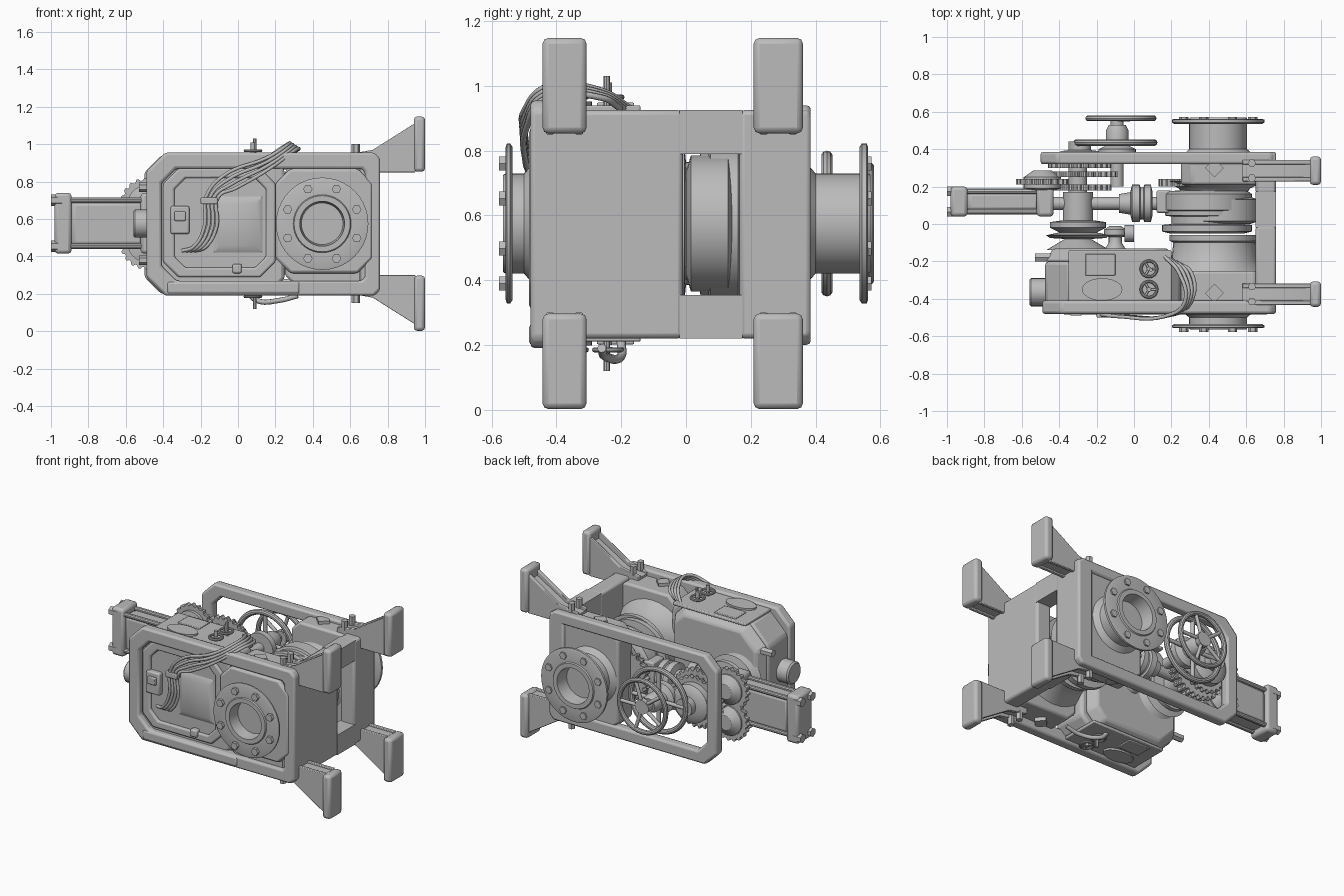
import bpy, bmesh
from math import sin, cos, pi, radians
from mathutils import Vector, Matrix

if "Cube" in bpy.data.objects:
    bpy.data.objects.remove(bpy.data.objects["Cube"])

metal = bpy.data.materials.new("grey metal")
metal.use_nodes = True
metal.diffuse_color = (0.5, 0.5, 0.5, 1)
metal.node_tree.nodes["Principled BSDF"].inputs["Base Color"].default_value = (0.5, 0.5, 0.5, 1)

MID = 0.575   # height of the main axis
AXES = {"X": Matrix.Rotation(pi / 2, 4, "Y"), "Y": Matrix.Rotation(-pi / 2, 4, "X"), "Z": Matrix()}
parts = []


def finish(name, bm, bevel=0.0):
    bmesh.ops.recalc_face_normals(bm, faces=bm.faces[:])
    me = bpy.data.meshes.new(name)
    bm.to_mesh(me)
    bm.free()
    ob = bpy.data.objects.new(name, me)
    bpy.context.collection.objects.link(ob)
    me.materials.append(metal)
    if bevel:
        mod = ob.modifiers.new("Bevel", "BEVEL")
        mod.width, mod.segments, mod.limit_method = bevel, 2, "ANGLE"
    parts.append(ob)
    return ob


def box(name, x0, x1, y0, y1, z0, z1, bevel=0.01):
    bm = bmesh.new()
    bmesh.ops.create_cube(bm, size=1)
    for v in bm.verts:
        v.co = ((x0 + x1) / 2 + v.co.x * (x1 - x0), (y0 + y1) / 2 + v.co.y * (y1 - y0),
                (z0 + z1) / 2 + v.co.z * (z1 - z0))
    return finish(name, bm, bevel)


def prism(name, outline, y0, y1, bevel=0.0, back_scale=1.0):
    """Extrude an x-z outline along y, optionally tapering it."""
    bm = bmesh.new()
    n = len(outline)
    cx, cz = sum(p[0] for p in outline) / n, sum(p[1] for p in outline) / n
    a = [bm.verts.new((x, y0, z)) for x, z in outline]
    b = [bm.verts.new((cx + (x - cx) * back_scale, y1, cz + (z - cz) * back_scale)) for x, z in outline]
    bm.faces.new(a)
    bm.faces.new(b)
    for i in range(n):
        j = (i + 1) % n
        bm.faces.new((a[i], a[j], b[j], b[i]))
    return finish(name, bm, bevel)


def lathe(name, centre, axis, profile, n=32):
    """Revolve (radius, distance) points about an axis through the centre."""
    bm = bmesh.new()
    rings = [[bm.verts.new((r * cos(2 * pi * k / n), r * sin(2 * pi * k / n), t)) for k in range(n)]
             for r, t in profile]
    for a, b in zip(rings, rings[1:]):
        for k in range(n):
            j = (k + 1) % n
            bm.faces.new((a[k], a[j], b[j], b[k]))
    bm.faces.new(rings[0])
    bm.faces.new(rings[-1])
    bm.transform(Matrix.Translation(centre) @ AXES[axis])
    return finish(name, bm)


def cyl(name, centre, axis, r, t0, t1, n=24):
    return lathe(name, centre, axis, [(r, t0), (r, t1)], n)


def chamfered(x0, x1, z0, z1, left, right):
    """Rectangle outline with cut corners."""
    return [(x0 + left, z0), (x1 - right, z0), (x1, z0 + right), (x1, z1 - right),
            (x1 - right, z1), (x0 + left, z1), (x0, z1 - left), (x0, z0 + left)]


def ring_frame(name, outer, inner, y0, y1, bevel):
    bm = bmesh.new()
    loops = [[bm.verts.new((x, y, z)) for x, z in o]
             for o, y in ((outer, y0), (outer, y1), (inner, y1), (inner, y0))]
    n = len(outer)
    for s in range(4):
        a, b = loops[s], loops[(s + 1) % 4]
        for i in range(n):
            j = (i + 1) % n
            bm.faces.new((a[i], a[j], b[j], b[i]))
    return finish(name, bm, bevel)


def gear(name, x, z, r, y0, y1, teeth=24):
    pts = []
    for k in range(teeth * 4):
        q = r if k % 4 < 2 else r * 0.91
        a = 2 * pi * k / (teeth * 4)
        pts.append((x + q * cos(a), z + q * sin(a)))
    return prism(name, pts, y0, y1)


def tube(name, points, r):
    cu = bpy.data.curves.new(name, "CURVE")
    cu.dimensions, cu.bevel_depth, cu.bevel_resolution, cu.use_fill_caps = "3D", r, 2, True
    sp = cu.splines.new("BEZIER")
    sp.bezier_points.add(len(points) - 1)
    for bp, p in zip(sp.bezier_points, points):
        bp.co = p
        bp.handle_left_type = bp.handle_right_type = "AUTO"
    sp.resolution_u = 6
    cu.materials.append(metal)
    bpy.context.collection.objects.link(bpy.data.objects.new(name, cu))


def handwheel(name, centre, axis, r, rim, spokes):
    bpy.ops.mesh.primitive_torus_add(major_radius=r - rim, minor_radius=rim, major_segments=36, minor_segments=10)
    ob = bpy.context.object
    ob.name = name + "_rim"
    ob.data.transform(Matrix.Translation(centre) @ AXES[axis])
    ob.data.materials.append(metal)
    parts.append(ob)
    cyl(name + "_hub", centre, axis, r * 0.25, -rim, rim)
    for k in range(spokes):
        a = 2 * pi * k / spokes
        tip = AXES[axis] @ Vector((cos(a), sin(a), 0)) * (r - rim)
        tube(name + "_spoke", [centre, Vector(centre) + tip], rim * 0.75)


# Side frames: front and back rings of rounded bar
outer = chamfered(-0.49, 0.76, 0.19, 0.955, 0.1, 0.03)
ring_frame("front_frame", outer, chamfered(-0.41, 0.68, 0.27, 0.87, 0.08, 0.02), -0.48, -0.41, 0.022)
outer = chamfered(-0.5, 0.76, 0.2, 0.94, 0.09, 0.03)
ring_frame("back_frame", outer, chamfered(-0.42, 0.68, 0.28, 0.865, 0.07, 0.02), 0.32, 0.385, 0.022)

# End wall with a window onto the rotor
for y0, y1 in ((-0.46, -0.01), (0.165, 0.385)):
    box("end_wall_post", 0.65, 0.76, y0, y1, 0.22, 0.925, 0.015)
for z0, z1 in ((0.22, 0.355), (0.79, 0.925)):
    box("end_wall_rail", 0.65, 0.76, -0.02, 0.175, z0, z1, 0.0)

# Legs and foot pads, mirrored about the main axis
web = [(0.58, 0.86), (0.95, 0.86), (0.95, 1.08), (0.72, 0.945), (0.58, 0.93)]
flange = [(0.58, 0.85), (0.95, 0.85), (0.95, 1.115), (0.72, 0.97), (0.58, 0.945)]
for yc, half in ((-0.375, 0.068), (0.285, 0.076)):
    for s in (1, -1):
        flip = lambda pts: [(x, MID + s * (z - MID)) for x, z in pts]
        prism("leg_web", flip(web), yc - 0.05, yc + 0.05)
        for d in (-1, 1):
            prism("leg_flange", flip(flange), yc + d * 0.045 - 0.012, yc + d * 0.045 + 0.012, 0.004)
            cyl("leg_bolt", (0.63, yc + d * 0.04, MID + s * 0.395), "Z", 0.022, -0.03, 0.03, 6)
        z0, z1 = sorted((MID + s * 0.278, MID + s * 0.573))
        box("foot_pad", 0.94, 1.0, yc - half, yc + half, z0, z1, 0.018)

# Gearbox with recessed front panel
prism("gearbox", chamfered(-0.475, 0.25, 0.22, 0.925, 0.13, 0.06), -0.44, -0.2, 0.02)
prism("gearbox_rear", chamfered(-0.475, 0.22, 0.22, 0.925, 0.13, 0.08), -0.2, -0.13, 0.015, 0.88)
ring_frame("panel_border", chamfered(-0.4, 0.2, 0.29, 0.87, 0.08, 0.08),
           chamfered(-0.34, 0.15, 0.34, 0.82, 0.06, 0.06), -0.46, -0.43, 0.01)
prism("panel_boss", [(-0.13, 0.42), (0.13, 0.42), (0.13, 0.72), (-0.13, 0.72)], -0.44, -0.46, 0.0, 0.75)
box("switch_box", -0.36, -0.26, -0.475, -0.43, 0.52, 0.67)
box("switch_lever", -0.34, -0.28, -0.49, -0.47, 0.59, 0.64, 0.005)
box("panel_latch", -0.03, 0.02, -0.475, -0.43, 0.31, 0.36)
box("frame_lower_step", -0.38, 0.33, -0.485, -0.43, 0.2, 0.265, 0.012)
lathe("gearbox_end_cap", (-0.5, -0.365, MID), "X", [(0.065, -0.06), (0.075, -0.05), (0.075, 0.05)])
for z in (0.38, 0.77):
    cyl("gearbox_end_bolt", (-0.5, -0.18, z), "X", 0.025, -0.03, 0.06, 6)

# Covers and little valves on the top and bottom of the gearbox
for s in (1, -1):
    z = MID + s * 0.355
    box("cover_plate", -0.35, 0.2, -0.42, -0.14, z - 0.01, z + 0.01, 0.006)
    ring = cyl("oval_cover", (0, 0, 0), "Z", 0.08, -0.014, 0.014)
    ring.data.transform(Matrix.Translation((-0.17, -0.35, z + s * 0.008)) @ Matrix.Diagonal((1.35, 0.75, 1, 1)))
    box("square_cover", -0.26, -0.1, -0.275, -0.16, z - 0.018, z + 0.018, 0.004)
    for y in (-0.24, -0.35):
        cyl("valve_stem", (0.08, y, z), "Z", 0.012, -0.02, 0.05 + 0.03 * s)
        handwheel("valve_wheel", (0.08, y, z + s * 0.035), "Z", 0.05, 0.008, 3)
    cyl("valve_spindle", (0.09, -0.245, z + s * 0.05), "Z", 0.01, -0.05, 0.05, 8)
tube("drain_pipe", [(0.05, -0.2, 0.21), (0.1, -0.2, 0.165), (0.22, -0.25, 0.165), (0.32, -0.26, 0.19)], 0.014)

# Pump housings on both sides of the rotor
hull = chamfered(0.25, 0.66, 0.24, 0.915, 0.06, 0.02)
prism("front_housing", hull, -0.45, -0.25, 0.015)
lathe("front_volute", (0.43, 0, MID), "Y", [(0.3, -0.28), (0.23, -0.19), (0.22, -0.1), (0.24, -0.09), (0.24, -0.06)])
prism("back_housing", hull, 0.21, 0.37, 0.015)
lathe("back_volute", (0.43, 0, MID), "Y", [(0.17, 0.16), (0.19, 0.19), (0.27, 0.23)])
for y in (-0.37, 0.3):
    for s in (1, -1):
        cyl("housing_plug", (0.43, y, MID + s * 0.335), "Z", 0.05, -0.025, 0.025, 4)

# Central rotor
lathe("rotor", (0.39, 0, MID), "Y", [(0.2, -0.05), (0.24, -0.04), (0.24, -0.005), (0.19, 0.0), (0.19, 0.04),
      (0.225, 0.045), (0.225, 0.07), (0.24, 0.075), (0.24, 0.16), (0.22, 0.175), (0.13, 0.18), (0.13, 0.25)], 40)
box("rotor_lug", 0.12, 0.2, 0.06, 0.18, 0.48, 0.67)
gear("rotor_gear", 0.3, MID, 0.17, 0.2, 0.24)
lathe("rotor_window_disc", (0.46, 0, MID), "Y", [(0.16, 0.0), (0.21, 0.015), (0.21, 0.13), (0.16, 0.145)], 40)


# Pipe flanges with bolts
def pipe_flange(side, neck, plate_in, plate_out):
    s = 1 if plate_out > 0 else -1
    lathe(side + "_flange", (0.45, 0, MID), "Y",
          [(0.2, neck), (0.155, neck + s * 0.04), (0.155, plate_in), (0.235, plate_in), (0.247, plate_in + s * 0.008),
           (0.247, plate_out - s * 0.012), (0.235, plate_out - s * 0.008), (0.155, plate_out - s * 0.008),
           (0.15, plate_out), (0.12, plate_out), (0.11, plate_out - s * 0.09)], 40)
    for k in range(8):
        a = pi * (k + 0.5) / 4
        cyl(side + "_flange_bolt", (0.45 + 0.2 * cos(a), plate_out - s * 0.01, MID + 0.2 * sin(a)), "Y",
            0.025, -0.022, 0.012, 6)


prism("flange_base", chamfered(0.2, 0.72, 0.31, 0.87, 0.08, 0.08), -0.485, -0.43, 0.015)
pipe_flange("front", -0.46, -0.535, -0.565)
pipe_flange("back", 0.36, 0.535, 0.57)

# Main gear shaft
cyl("gear_shaft", (-0.3, 0, MID), "Y", 0.05, -0.15, 0.44)
lathe("shaft_bearing", (-0.3, 0, MID), "Y", [(0.17, -0.14), (0.12, -0.11), (0.07, -0.08), (0.15, -0.075),
      (0.17, -0.06), (0.1, -0.045), (0.15, -0.02), (0.15, 0.01), (0.08, 0.02), (0.08, 0.17)])
gear("main_gear_inner", -0.29, MID, 0.17, 0.18, 0.21)
gear("main_gear", -0.28, MID, 0.2, 0.25, 0.28, 30)
gear("main_gear_outer", -0.29, MID, 0.17, 0.3, 0.325)
lathe("main_gear_cap", (-0.29, 0, MID), "Y", [(0.13, 0.32), (0.13, 0.37), (0.1, 0.39), (0.06, 0.395), (0.06, 0.44)])
for z in (0.68, 0.47):
    gear("pinion", -0.49, z, 0.14, 0.21, 0.24, 20)
    lathe("pinion_hub", (-0.49, 0, z), "Y", [(0.05, 0.18), (0.1, 0.19), (0.1, 0.25), (0.05, 0.285)])

# Handwheels on the back
cyl("handwheel_shaft", (-0.09, 0, MID), "Y", 0.035, 0.2, 0.58)
lathe("handwheel_collar", (-0.09, 0, MID), "Y", [(0.1, 0.36), (0.1, 0.4), (0.06, 0.42), (0.06, 0.5), (0.045, 0.53)])
handwheel("inner_handwheel", (-0.1, 0.435, MID), "Y", 0.225, 0.018, 4)
handwheel("outer_handwheel", (-0.07, 0.565, MID), "Y", 0.19, 0.016, 5)

# Ram on the left end and its push rod
box("ram_body", -0.9, -0.5, 0.06, 0.18, 0.45, 0.7, 0.03)
for x0, x1 in ((-0.98, -0.89), (-0.52, -0.43)):
    box("ram_plate", x0, x1, 0.04, 0.2, 0.415, 0.74, 0.018)
for y in (0.065, 0.175):
    for z in (0.455, 0.7):
        cyl("tie_rod", (0, y, z), "X", 0.015, -0.95, -0.47, 10)
        cyl("tie_rod_nut", (-0.97, y, z), "X", 0.03, -0.03, 0.03, 6)
cyl("push_rod", (0, 0.11, MID), "X", 0.035, -0.45, 0.2)
lathe("rod_coupling", (0, 0.11, MID), "X", [(0.05, -0.08), (0.06, -0.02), (0.1, -0.01), (0.1, 0.03),
      (0.085, 0.035), (0.085, 0.05), (0.1, 0.055), (0.1, 0.09), (0.06, 0.1)])

# Small tap behind the gearbox
lathe("tap_body", (-0.1, 0, MID), "Y", [(0.06, -0.14), (0.035, -0.1), (0.035, -0.07), (0.06, -0.06),
      (0.06, -0.03), (0.03, -0.01)])
cyl("tap_outlet", (-0.1, -0.05, MID), "X", 0.045, 0.05, 0.1)
cyl("tap_neck", (-0.1, -0.05, MID), "X", 0.02, 0, 0.06)

# Cable bundle draped over the front
for k in range(4):
    d = k * 0.022
    tube("cable", [(0.16 + d, -0.17 - d / 2, 0.93), (0.24 + d, -0.26, 0.985 - d / 3), (0.27 + d / 2, -0.42, 1.0 - d / 2),
                   (0.16, -0.495, 0.93 - d), (-0.08 + d, -0.495, 0.83 - d), (-0.17 + d, -0.485, 0.72),
                   (-0.18 + d, -0.48, 0.56), (-0.24 + d, -0.465, 0.45), (-0.3 + d, -0.44, 0.43)], 0.01)
box("cable_clamp", -0.2, -0.11, -0.5, -0.455, 0.68, 0.715, 0.005)

# Smooth shading with sharp edges kept
bpy.ops.object.select_all(action="DESELECT")
for ob in parts:
    ob.select_set(True)
bpy.context.view_layer.objects.active = parts[0]
bpy.ops.object.shade_smooth_by_angle(angle=radians(35))
